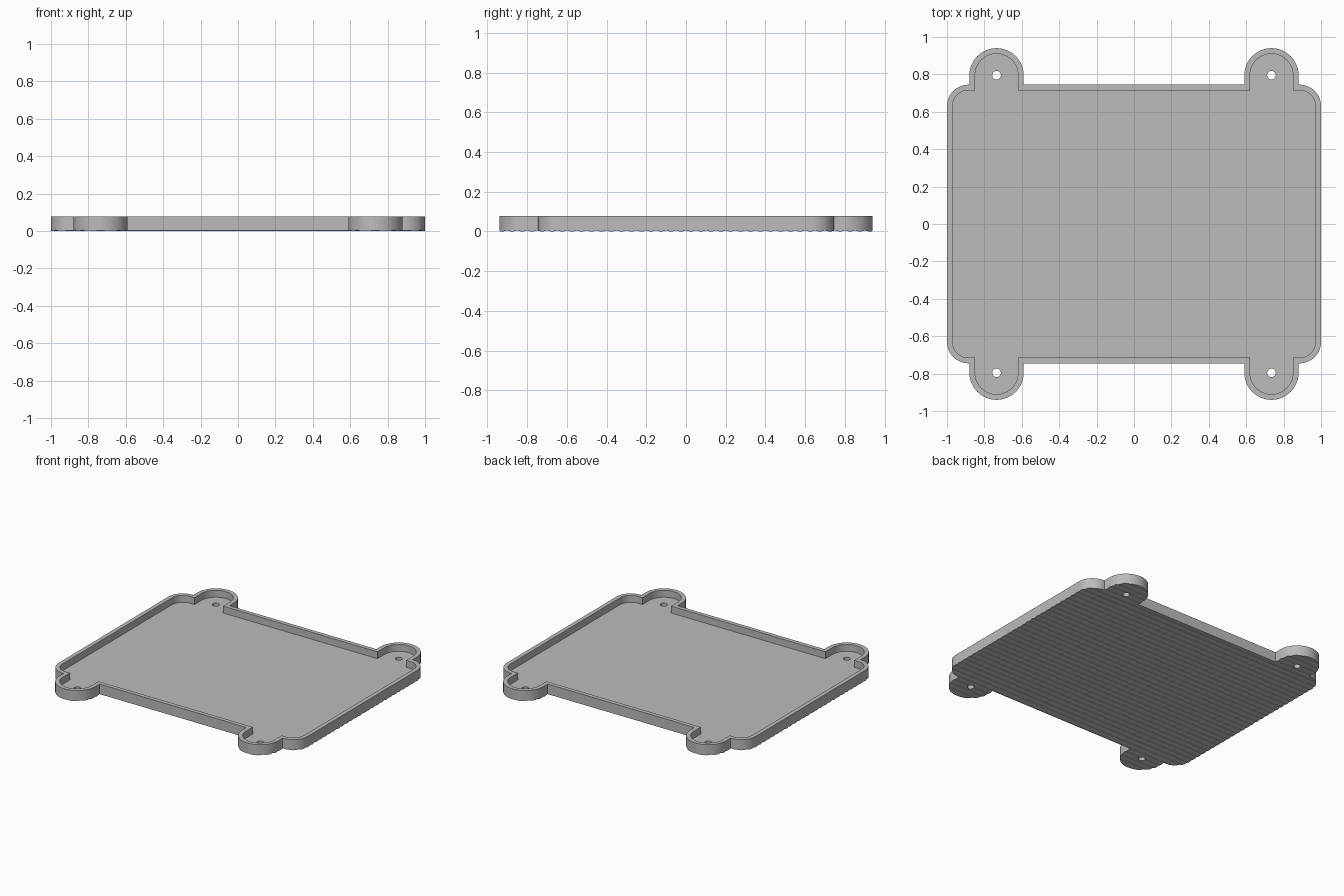
import bpy, bmesh
from math import sin, cos, pi, radians

if "Cube" in bpy.data.objects:
    bpy.data.objects.remove(bpy.data.objects["Cube"])

HEIGHT, FLOOR, WALL = 0.077, 0.027, 0.03
EAR_X, EAR_Y, EAR_R = 0.735, 0.795, 0.145
BODY_Y, CORNER_R = 0.745, 0.115
RIDGES, RIDGE_DEPTH, SPAN = 38, 0.005, 1.9

grey = bpy.data.materials.new("plain grey")
grey.use_nodes = True
grey.diffuse_color = (0.5, 0.5, 0.5, 1)
grey.node_tree.nodes["Principled BSDF"].inputs["Base Color"].default_value = (0.5, 0.5, 0.5, 1)


def arc(cx, cy, r, a0, a1, n):
    return [(cx + r * cos(a0 + (a1 - a0) * i / n),
             cy + r * sin(a0 + (a1 - a0) * i / n)) for i in range(n + 1)]


def outline(inset):
    """Rounded rectangle with four round ears, shrunk by inset."""
    edge = BODY_Y - inset
    ear = EAR_R - inset
    q = arc(1 - CORNER_R, BODY_Y - CORNER_R, CORNER_R - inset, 0, pi / 2, 12)
    q += [(EAR_X + ear, edge)]
    q += arc(EAR_X, EAR_Y, ear, 0, pi, 32)
    q += [(EAR_X - ear, edge)]
    half = q + [(-x, y) for x, y in reversed(q)]
    return half + [(-x, -y) for x, y in half]


def prism(name, points, direction):
    """Extrude a closed loop of 3D points along a direction."""
    bm = bmesh.new()
    face = bm.faces.new([bm.verts.new(p) for p in points])
    moved = bmesh.ops.extrude_face_region(bm, geom=[face])["geom"]
    bmesh.ops.translate(bm, vec=direction,
                        verts=[g for g in moved if isinstance(g, bmesh.types.BMVert)])
    bmesh.ops.recalc_face_normals(bm, faces=bm.faces)
    mesh = bpy.data.meshes.new(name)
    bm.to_mesh(mesh)
    bm.free()
    mesh.materials.append(grey)
    ob = bpy.data.objects.new(name, mesh)
    bpy.context.collection.objects.link(ob)
    return ob


def upright(name, loop, z0, z1):
    return prism(name, [(x, y, z0) for x, y in loop], (0, 0, z1 - z0))


# Tray body and its cavity
tray = upright("tray", outline(0), -0.01, HEIGHT)
cutters = [("DIFFERENCE", upright("cavity_cutter", outline(WALL), FLOOR, 0.2))]

# Screw holes in the ears
for sx in (-1, 1):
    for sy in (-1, 1):
        loop = arc(sx * EAR_X, sy * EAR_Y, 0.023, 0, 2 * pi, 24)[:-1]
        cutters.append(("DIFFERENCE", upright("hole_cutter", loop, -0.1, 0.2)))

# Ridged underside: a slab with shallow rounded ribs running left to right
steps = 4
profile = []
for i in range(RIDGES * steps + 1):
    t = 2 * (i % steps) / steps - 1
    y = -SPAN / 2 + SPAN * i / (RIDGES * steps)
    profile.append((-1.2, y, RIDGE_DEPTH * t * t))
profile += [(-1.2, SPAN / 2, 0.2), (-1.2, -SPAN / 2, 0.2)]
cutters.append(("INTERSECT", prism("ridged_slab", profile, (2.4, 0, 0))))

for operation, cutter in cutters:
    cutter.hide_render = True
    mod = tray.modifiers.new(cutter.name, "BOOLEAN")
    mod.operation = operation
    mod.solver = "EXACT"
    mod.object = cutter

# Bake the cuts and drop the cutters
depsgraph = bpy.context.evaluated_depsgraph_get()
result = bpy.data.meshes.new_from_object(tray.evaluated_get(depsgraph))
tray.modifiers.clear()
tray.data = result
for _, cutter in cutters:
    bpy.data.objects.remove(cutter)
result.materials.clear()
result.materials.append(grey)
for poly in result.polygons:
    poly.material_index = 0

bpy.ops.object.select_all(action="DESELECT")
tray.select_set(True)
bpy.context.view_layer.objects.active = tray
bpy.ops.object.shade_smooth_by_angle(angle=radians(30))
